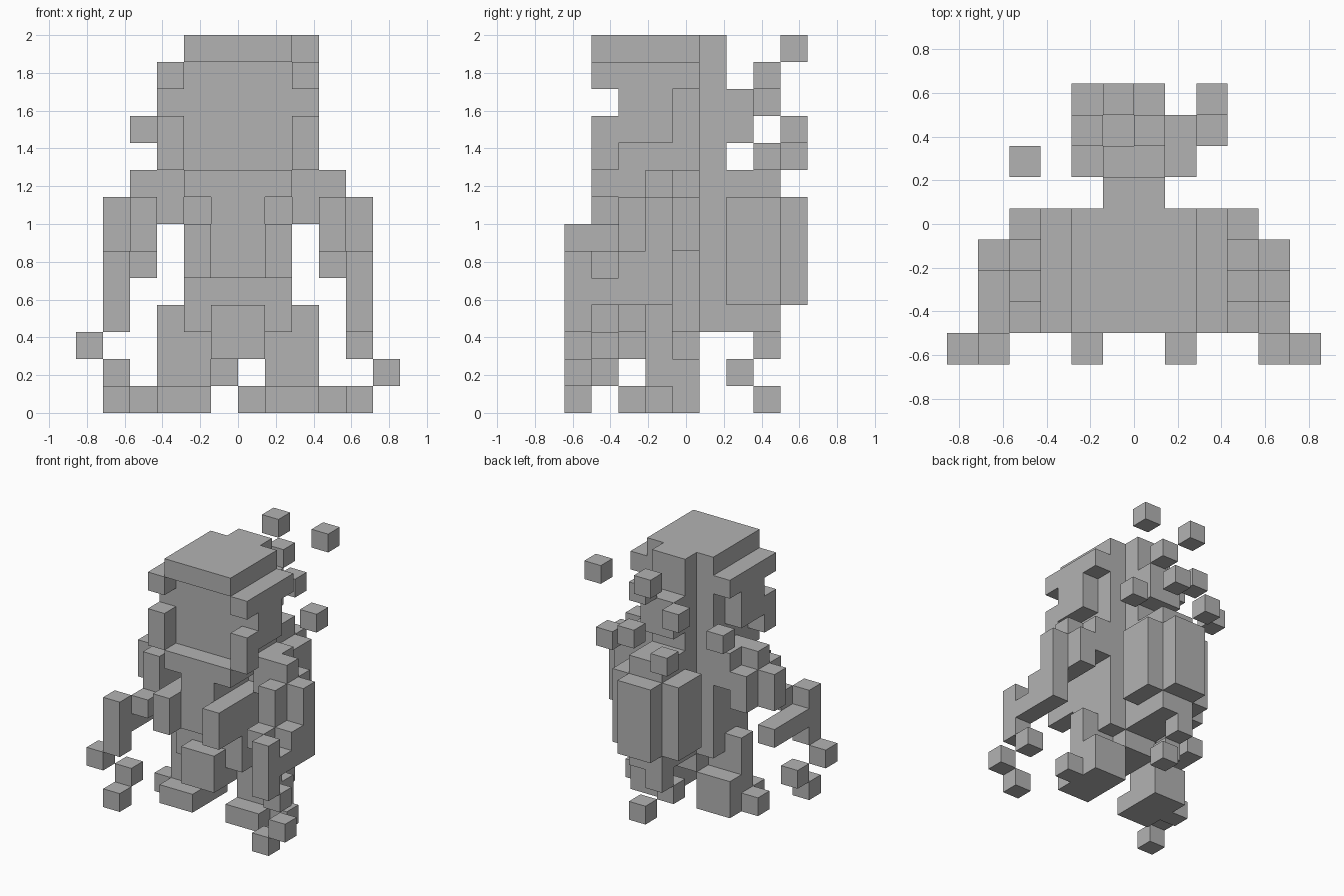
import bpy
import bmesh
from mathutils import Vector

cube = bpy.data.objects.get("Cube")
if cube:
    bpy.data.objects.remove(cube, do_unlink=True)

# The figure sits in a block grid 12 wide, 9 deep and 14 high
WIDE, DEEP, HIGH = 12, 9, 14
UNIT = 2 / HIGH

stone = bpy.data.materials.new("stone_grey")
stone.use_nodes = True
grey = (0.45, 0.45, 0.45, 1)
stone.diffuse_color = grey
stone.node_tree.nodes["Principled BSDF"].inputs["Base Color"].default_value = grey

parts = {}
filled = set()


def span(value):
    """One cell, or an inclusive pair of cells."""
    first, last = value if isinstance(value, tuple) else (value, value)
    return range(first, last + 1)


def block(name, x, y, z, mirror=False):
    """Fill a box of cells; a mirrored box makes a left and a right part."""
    cells = {(i, j, k) for i in span(x) for j in span(y) for k in span(z)}
    sides = [(name, cells)]
    if mirror:
        other = {(WIDE - 1 - i, j, k) for i, j, k in cells}
        sides = [("left_" + name, cells), ("right_" + name, other)]
    for part, group in sides:
        parts.setdefault(part, set()).update(group - filled)
        filled.update(group)


def build(name, cells):
    """Make a mesh from the outer faces of the cells."""
    bm = bmesh.new()
    for cell in sorted(cells):
        for axis in range(3):
            for sign in (-1, 1):
                step = [0, 0, 0]
                step[axis] = sign
                if tuple(c + s for c, s in zip(cell, step)) in filled:
                    continue
                normal = Vector(step)
                u = Vector([float(a == (axis + 1) % 3) for a in range(3)])
                v = normal.cross(u)
                middle = Vector(cell) + Vector((0.5, 0.5, 0.5)) + normal / 2
                corners = (-u - v, u - v, u + v, v - u)
                bm.faces.new([bm.verts.new(middle + c / 2) for c in corners])
    bmesh.ops.remove_doubles(bm, verts=bm.verts, dist=0.01)
    bmesh.ops.dissolve_limit(bm, angle_limit=0.01, verts=bm.verts, edges=bm.edges)
    for vert in bm.verts:
        vert.co = (vert.co - Vector((WIDE / 2, DEEP / 2, 0))) * UNIT
    mesh = bpy.data.meshes.new(name)
    bm.to_mesh(mesh)
    bm.free()
    mesh.materials.append(stone)
    bpy.context.collection.objects.link(bpy.data.objects.new(name, mesh))


# Head with flat cap, back ridge and side locks
block("cap", (4, 7), (1, 4), 13)
block("head", (4, 7), (2, 4), (9, 12))
block("head_ridge", (5, 6), 5, (9, 13))
block("head_knot", (5, 6), 6, (10, 11))
block("cap_brim", 8, (1, 4), 12, mirror=True)
block("side_lock", 8, (2, 3), 11, mirror=True)
block("side_lock", 8, (1, 3), 10, mirror=True)
block("side_lock", 8, 1, 9, mirror=True)

# Torso
block("chest", (4, 7), (1, 4), 8)
block("chest", (5, 6), (1, 4), 7)
block("chest", (4, 7), 4, 7)
block("belly", (4, 7), (1, 4), (5, 6))
block("waist", (4, 7), (2, 4), 4)
block("strap", 7, 0, (5, 6), mirror=True)
block("apron", (5, 6), 1, (2, 3))
block("pelvis", (5, 6), (2, 4), (2, 3))
block("hip", 7, (2, 4), 3, mirror=True)

# Backpack
block("pack", (4, 7), (6, 7), (4, 7))
block("pack", (5, 6), 5, (4, 7))
block("pack_pocket", (5, 6), 8, (4, 7))
block("pack_top", (5, 6), (5, 7), 8)
block("pack_base", (5, 6), (5, 7), 3)

# Arms
block("shoulder", 8, (3, 4), (7, 8), mirror=True)
block("shoulder", 9, 3, 8, mirror=True)
block("upper_arm", 9, (2, 4), (6, 7), mirror=True)
block("upper_arm", 10, 3, (6, 7), mirror=True)
block("elbow", 9, 1, 5, mirror=True)
block("forearm", 10, (1, 3), 4, mirror=True)
block("hand", 10, 0, (3, 5), mirror=True)
block("left_forearm", 10, (2, 3), 5)

# Legs and feet
block("leg", (7, 8), 3, (1, 3), mirror=True)
block("heel", (7, 8), 4, (0, 1), mirror=True)
block("foot", (7, 8), (2, 3), 0, mirror=True)
block("foot", 9, 3, 0, mirror=True)

# Loose blocks floating around the figure
for i, spot in enumerate((
        (5, 8, 13), (8, 8, 13), (6, 7, 12), (4, 7, 11), (6, 8, 10), (2, 6, 10),
        (8, 7, 9), (4, 8, 9), (5, 7, 2), (5, 6, 1), (6, 7, 0))):
    block(f"back_fragment_{i + 1}", *spot)
for i, spot in enumerate((
        (0, 0, 2), (1, 1, 1), (1, 0, 0), (10, 1, 2), (11, 0, 1), (10, 0, 0))):
    block(f"hand_fragment_{i + 1}", *spot)

for name, cells in parts.items():
    build(name, cells)
